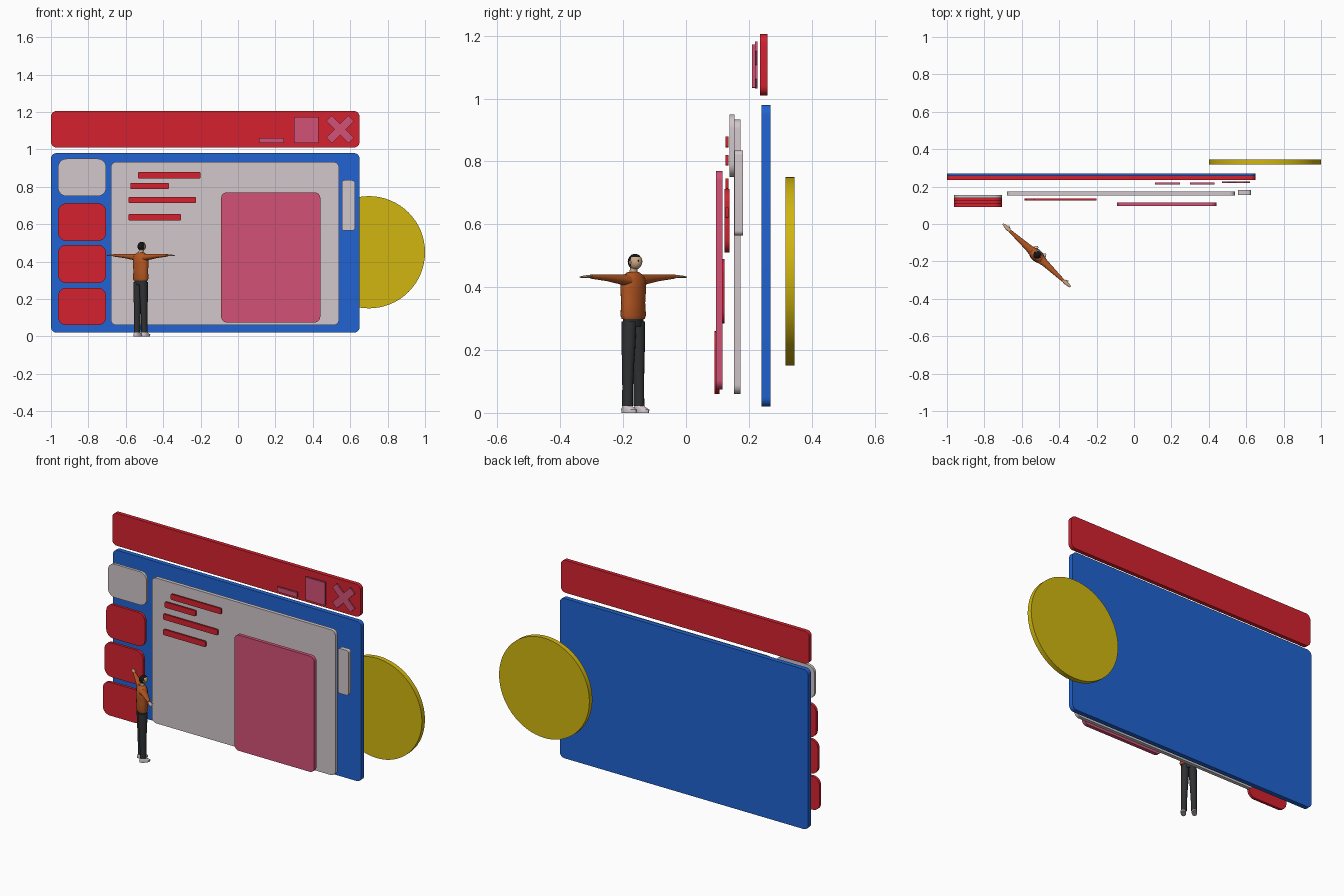
import bpy, bmesh, math
from mathutils import Matrix, Vector

if "Cube" in bpy.data.objects:
    bpy.data.objects.remove(bpy.data.objects["Cube"], do_unlink=True)


def material(name, r, g, b):
    m = bpy.data.materials.new(name)
    m.use_nodes = True
    m.diffuse_color = (r, g, b, 1)
    m.node_tree.nodes["Principled BSDF"].inputs["Base Color"].default_value = (r, g, b, 1)
    return m


red = material("red", .66, .016, .028)
grey = material("pale grey", .64, .57, .60)
blue = material("blue", .015, .125, .64)
yellow = material("yellow", .64, .47, .005)
pink = material("pink", .64, .083, .18)
rust = material("rust knit", .46, .095, .016)
charcoal = material("charcoal", .028, .031, .033)
black = material("black hair", .008, .008, .009)
skin = material("skin", .62, .40, .24)


def finish(bm, name, mats, smooth=True):
    bmesh.ops.recalc_face_normals(bm, faces=bm.faces)
    mesh = bpy.data.meshes.new(name)
    bm.to_mesh(mesh)
    bm.free()
    for m in mats:
        mesh.materials.append(m)
    ob = bpy.data.objects.new(name, mesh)
    bpy.context.collection.objects.link(ob)
    if smooth:
        bpy.ops.object.select_all(action='DESELECT')
        ob.select_set(True)
        bpy.context.view_layer.objects.active = ob
        bpy.ops.object.shade_smooth_by_angle(angle=math.radians(40))
    return ob


def slab(name, outline, y0, y1, mat):
    """Extrude an (x, z) outline from y0 back to y1."""
    bm = bmesh.new()
    face = bm.faces.new([bm.verts.new((x, y0, z)) for x, z in outline])
    ext = bmesh.ops.extrude_face_region(bm, geom=[face])
    moved = [v for v in ext["geom"] if isinstance(v, bmesh.types.BMVert)]
    bmesh.ops.translate(bm, verts=moved, vec=(0, y1 - y0, 0))
    return finish(bm, name, [mat])


def panel(name, x0, x1, z0, z1, y0, y1, r, mat):
    """Rounded rectangle plate."""
    pts = []
    corners = [(x1 - r, z1 - r), (x0 + r, z1 - r), (x0 + r, z0 + r), (x1 - r, z0 + r)]
    for i, (cx, cz) in enumerate(corners):
        if r == 0:
            pts.append((cx, cz))
            continue
        for k in range(8):
            a = math.pi / 2 * (i + k / 7)
            pts.append((cx + r * math.cos(a), cz + r * math.sin(a)))
    return slab(name, pts, y0, y1, mat)


# Window backing, title bar and content panels
panel("window_back", -1, .65, .02, .98, .241, .269, .03, blue)
panel("title_bar", -1, .65, 1.01, 1.205, .235, .259, .03, red)
panel("content_panel", -.68, .54, .06, .933, .153, .174, .03, grey)
panel("scroll_bar", .555, .625, .565, .835, .155, .181, .015, grey)
panel("picture_card", -.09, .44, .075, .77, .095, .116, .03, pink)

# Sidebar buttons, each lower one standing further forward
for i, (z0, z1) in enumerate([(.75, .95), (.51, .712), (.285, .49), (.06, .26)]):
    y = .139 - .016 * i
    panel(f"sidebar_button_{i + 1}", -.962, -.705, z0, z1, y, y + .016, .045,
          red if i else grey)

# Text lines
for i, (x0, x1, z) in enumerate([(-.535, -.2, .845), (-.575, -.37, .787),
                                 (-.585, -.225, .712), (-.585, -.305, .62)]):
    panel(f"text_line_{i + 1}", x0, x1, z, z + .034, .125, .135, .006, red)

# Title bar icons
panel("minimise_icon", .112, .245, 1.033, 1.062, .21, .221, 0, pink)
panel("maximise_icon", .30, .43, 1.035, 1.172, .21, .221, 0, pink)
a, w = .084, .021
cross = []
for q in range(4):
    for px, pz in [(a, -w), (a, w), (w, w)]:
        t = math.pi / 4 + q * math.pi / 2
        cross.append((.546 + px * math.cos(t) - pz * math.sin(t),
                      1.107 + px * math.sin(t) + pz * math.cos(t)))
slab("close_icon", cross, .22, .228, pink)

# Round disc behind the window
slab("disc", [(.7 + .3 * math.cos(math.tau * k / 64), .45 + .3 * math.sin(math.tau * k / 64))
              for k in range(64)], .317, .346, yellow)

# Standing person with arms spread, facing the window
place = Matrix.Translation((-.52, -.168, 0)) @ Matrix.Rotation(math.radians(137), 4, 'Z')


def loft(name, rings, mat, across=False, n=16):
    """Rings are (centre, half width, half depth), stacked along z or, if across, along x."""
    bm = bmesh.new()
    loops = []
    for c, ra, rb in rings:
        loop = []
        for k in range(n):
            u, v = ra * math.cos(math.tau * k / n), rb * math.sin(math.tau * k / n)
            off = Vector((0, u, v)) if across else Vector((u, v, 0))
            loop.append(bm.verts.new(Vector(c) + off))
        loops.append(loop)
    for lo, hi in zip(loops, loops[1:]):
        for k in range(n):
            bm.faces.new((lo[k], lo[(k + 1) % n], hi[(k + 1) % n], hi[k]))
    bm.faces.new(loops[0])
    bm.faces.new(loops[-1])
    ob = finish(bm, name, [mat])
    ob.matrix_world = place
    return ob


def ball(name, centre, size, mats, rule=None, n=20):
    bm = bmesh.new()
    bmesh.ops.create_uvsphere(bm, u_segments=n, v_segments=n // 2 + 4, radius=1)
    if rule:
        for f in bm.faces:
            f.material_index = rule(f.calc_center_median())
    bmesh.ops.transform(bm, verts=bm.verts,
                        matrix=Matrix.Translation(centre) @ Matrix.Diagonal((*size, 1)))
    ob = finish(bm, name, mats)
    ob.matrix_world = place


loft("sweater", [((0, 0, .298), .044, .029), ((0, 0, .31), .049, .033),
                 ((0, 0, .35), .046, .031), ((0, 0, .39), .049, .033),
                 ((0, 0, .425), .050, .030), ((0, 0, .438), .040, .024),
                 ((0, 0, .448), .019, .017)], rust)
loft("neck", [((0, 0, .44), .013, .013), ((0, -.004, .468), .012, .012)], skin)
ball("head", (0, -.008, .481), (.021, .025, .025), [skin, black],
     lambda c: int(c.z > .6 or (c.y > -.1 and c.z > -.55)))
loft("hips", [((0, 0, .275), .036, .024), ((0, 0, .302), .041, .027)], charcoal)

for side, s in (("left", 1), ("right", -1)):
    loft(side + "_sleeve", [((s * .03, 0, .421), .025, .019), ((s * .06, 0, .425), .019, .016),
                            ((s * .12, .001, .430), .014, .011),
                            ((s * .195, .002, .434), .008, .007)], rust, True)
    loft(side + "_hand", [((s * .19, .002, .434), .005, .005), ((s * .208, .001, .434), .011, .005),
                          ((s * .228, 0, .433), .009, .004),
                          ((s * .247, 0, .432), .004, .002)], skin, True)
    loft(side + "_thumb", [((s * .2, -.005, .434), .004, .003),
                           ((s * .218, -.015, .432), .002, .002)], skin, True, 8)
    loft(side + "_leg", [((s * .027, 0, .022), .016, .018), ((s * .026, 0, .08), .016, .018),
                         ((s * .024, 0, .15), .018, .020), ((s * .022, 0, .22), .021, .024),
                         ((s * .020, 0, .29), .021, .026)], charcoal)
    loft(side + "_shoe", [((s * .029, -.009, 0), .014, .030), ((s * .029, -.009, .010), .015, .031),
                          ((s * .028, -.002, .019), .013, .021),
                          ((s * .027, .002, .028), .011, .013)], grey)
    ball(side + "_eye", (s * .008, -.030, .484), (.003, .002, .002), [black], n=8)
    ball(side + "_ear", (s * .021, -.006, .478), (.003, .005, .006), [skin], n=8)
